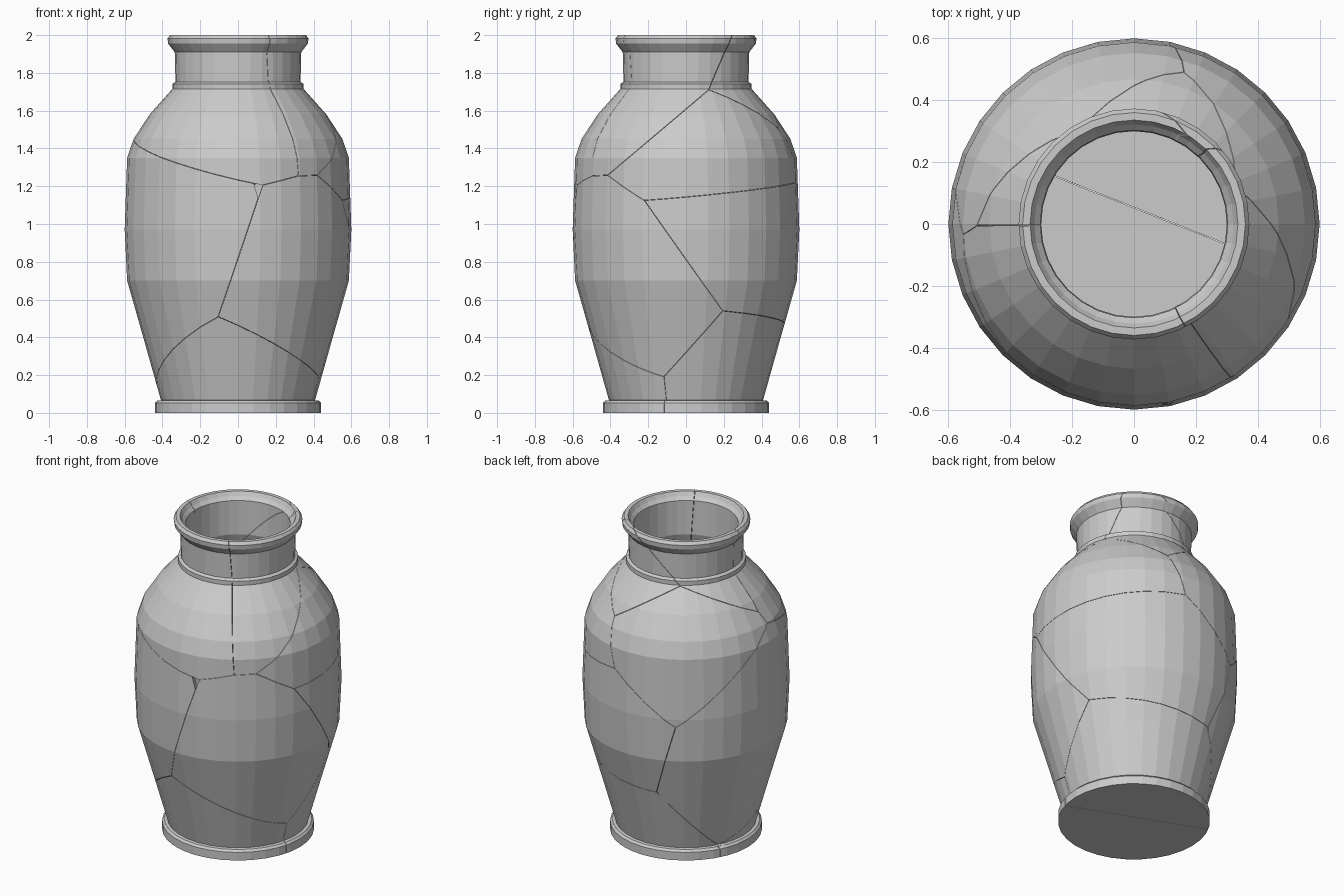
import bpy, bmesh, math
from mathutils import Vector

if "Cube" in bpy.data.objects:
    bpy.data.objects.remove(bpy.data.objects["Cube"])

SIDES = 32
GAP = 0.001

# vase profile (radius, height): foot, body, neck, lip, then down the inside to the floor
PROFILE = [(.44, 0), (.44, .052), (.428, .065), (.408, .067), (.496, .38), (.587, .70),
           (.60, .97), (.587, 1.35), (.553, 1.45), (.468, 1.58), (.348, 1.715),
           (.348, 1.742), (.331, 1.752), (.335, 1.91), (.37, 1.955), (.373, 1.982),
           (.36, 2.0), (.336, 2.0), (.322, 1.975), (.303, 1.955), (.30, 1.74),
           (.32, 1.68), (.43, 1.55), (.51, 1.43), (.54, 1.34), (.553, .97),
           (.54, .70), (.45, .38), (.375, .08)]

# points on the wall where cracks meet
JUNCTION = {
    "A": (.13, -.579, 1.205), "B": (.32, -.495, 1.255), "C": (.42, -.415, 1.258),
    "D": (.55, -.22, 1.125), "E": (-.105, -.525, .51), "F": (-.55, -.035, 1.445),
    "G": (-.37, .20, .06), "H": (.43, -.118, .19), "I": (.505, .195, .54),
    "J": (.33, .12, 1.71), "K": (.165, .505, 1.50), "L": (.095, .578, 1.22),
    "M": (-.29, .52, .92), "N": (-.14, .50, .46), "P": (-.17, .30, 1.71),
    "Q": (-.505, -.005, 1.52),
    # crack ends on the rim
    "R": (.165, -.33, 2), "S": (.27, .245, 2), "T": (.12, .35, 2), "U": (-.37, -.005, 2),
    "V": (.21, .24, 2), "W": (.21, .24, 1.9)}
J = {k: Vector(v) for k, v in JUNCTION.items()}

SHARDS = {1: "left_body_shard", 2: "front_base_shard", 3: "back_base_shard",
          4: "right_body_shard", 5: "back_body_shard", 6: "right_shoulder_shard",
          7: "right_neck_shard", 8: "front_neck_shard", 9: "left_neck_shard",
          10: "back_neck_shard", 11: "back_shoulder_shard"}

# crack between two junctions, the shards on both sides, optional third point of the cut
CRACKS = [("AB", 4, 8), ("AE", 1, 4), ("AF", 1, 8), ("BC", 4, 7), ("BR", 7, 8),
          ("CD", 4, 6), ("CJ", 6, 7, (0, 0, 1.61)), ("DI", 4, 5), ("DL", 5, 6),
          ("EG", 1, 2), ("EH", 2, 4), ("GH", 2, 3, (0, .052, -1)), ("HI", 3, 4),
          ("IN", 3, 5), ("NG", 1, 3), ("MN", 1, 5), ("MF", 1, 11), ("LM", 5, 11),
          ("KL", 6, 11), ("JK", 6, 10), ("PK", 10, 11), ("FQ", 8, 11), ("QP", 9, 11),
          ("QU", 8, 9), ("JS", 7, 10, (.21, .24, 2)), ("PT", 9, 10, (.21, .24, 2)),
          ("VW", 7, 9)]


def whole_vase():
    bm = bmesh.new()
    rings = []
    for r, z in PROFILE:
        rings.append([bm.verts.new((r * math.cos(2 * math.pi * i / SIDES),
                                    r * math.sin(2 * math.pi * i / SIDES), z))
                      for i in range(SIDES)])
    for a, b in zip(rings, rings[1:]):
        for i in range(SIDES):
            k = (i + 1) % SIDES
            bm.faces.new((a[i], a[k], b[k], b[i]))
    bm.faces.new(rings[0][::-1])
    bm.faces.new(rings[-1])
    return bm


def cut(bm, point, normal):
    # remove the side the normal points to and close the cut
    res = bmesh.ops.bisect_plane(bm, geom=bm.verts[:] + bm.edges[:] + bm.faces[:],
                                 dist=1e-5, plane_co=point, plane_no=normal,
                                 clear_outer=True)
    edges = [e for e in res["geom_cut"]
             if isinstance(e, bmesh.types.BMEdge) and e.is_boundary]
    if edges:
        bmesh.ops.triangle_fill(bm, use_beauty=True, edges=edges, normal=normal)


for number, name in SHARDS.items():
    mine = [c for c in CRACKS if number in c[1:3]]
    corners = {k for c in mine for k in c[0] if k not in "VW"}
    centre = sum((J[k] for k in corners), Vector()) / len(corners)
    bm = whole_vase()
    # drop the far side of the vase first
    away = -Vector((centre.x, centre.y, 0)).normalized()
    cut(bm, away * .2, away)
    for crack in mine:
        a, b = J[crack[0][0]], J[crack[0][1]]
        third = Vector(crack[3]) if len(crack) > 3 else Vector((0, 0, (a.z + b.z) / 2))
        normal = (b - a).cross(third - a).normalized()
        if normal.dot(centre - a) > 0:
            normal = -normal
        cut(bm, a - normal * GAP, normal)
    bmesh.ops.recalc_face_normals(bm, faces=bm.faces[:])
    mesh = bpy.data.meshes.new(name)
    bm.to_mesh(mesh)
    bm.free()
    bpy.context.collection.objects.link(bpy.data.objects.new(name, mesh))
